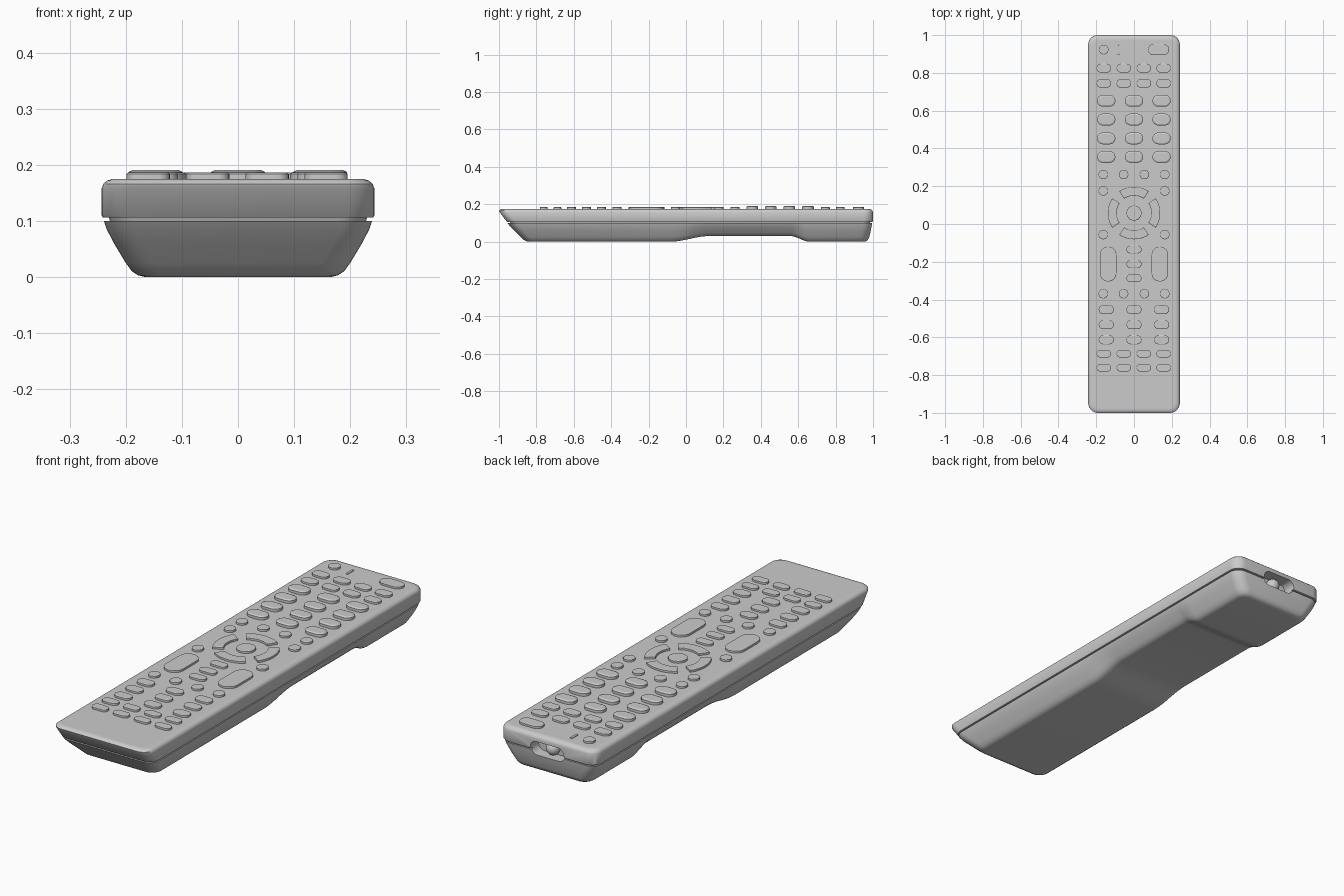
import bpy, bmesh, math
from math import pi, cos, sin

if "Cube" in bpy.data.objects:
    bpy.data.objects.remove(bpy.data.objects["Cube"])


def outline(cx, cy, hx, hy, r, z, n=6):
    """Rounded rectangle ring at height z."""
    r = min(r, hx, hy)
    pts = []
    for k, (sx, sy) in enumerate([(1, 1), (-1, 1), (-1, -1), (1, -1)]):
        for i in range(n + 1):
            a = k * pi / 2 + i / n * pi / 2
            # tiny straight piece keeps ring points distinct on full rounds
            pts.append((cx + sx * max(hx - r, 1e-4) + r * cos(a),
                        cy + sy * max(hy - r, 1e-4) + r * sin(a), z))
    return pts


def loft(name, rings, stations=(), warp=None, angle=35):
    """Skin a stack of rings into a closed solid, optionally sliced and warped."""
    bm = bmesh.new()
    rows = [[bm.verts.new(p) for p in ring] for ring in rings]
    n = len(rows[0])
    for a, b in zip(rows, rows[1:]):
        for i in range(n):
            j = (i + 1) % n
            bm.faces.new((a[i], a[j], b[j], b[i]))
    bm.faces.new(rows[0][::-1])
    bm.faces.new(rows[-1])
    for y in stations:
        bmesh.ops.bisect_plane(bm, geom=bm.verts[:] + bm.edges[:] + bm.faces[:],
                               plane_co=(0, y, 0), plane_no=(0, 1, 0))
    if warp:
        for v in bm.verts:
            v.co.z = warp(v.co.y, v.co.z)
    bmesh.ops.recalc_face_normals(bm, faces=bm.faces[:])
    me = bpy.data.meshes.new(name)
    bm.to_mesh(me)
    bm.free()
    ob = bpy.data.objects.new(name, me)
    bpy.context.collection.objects.link(ob)
    smooth(ob, angle)
    return ob


def smooth(ob, angle=35):
    bpy.ops.object.select_all(action='DESELECT')
    ob.select_set(True)
    bpy.context.view_layer.objects.active = ob
    bpy.ops.object.shade_smooth_by_angle(angle=math.radians(angle))


def shell(name, levels, **kw):
    """levels: (z, half width, front y, back y, corner radius)"""
    return loft(name, [outline(0, (y0 + y1) / 2, hx, (y1 - y0) / 2, r, z)
                       for z, hx, y0, y1, r in levels], **kw)


# Upper shell with raked front end
top = shell("upper_shell", [
    (0.106, 0.241, -0.957, 0.998, 0.05), (0.110, 0.243, -0.960, 1.0, 0.05),
    (0.158, 0.243, -0.997, 1.0, 0.05), (0.166, 0.240, -1.0, 0.997, 0.048),
    (0.172, 0.233, -0.994, 0.990, 0.044), (0.175, 0.223, -0.983, 0.980, 0.036),
    (0.175, 0.213, -0.973, 0.970, 0.03)])


# Lower shell with a finger recess scooped out of its underside
def step(a, b, y):
    t = min(max((y - a) / (b - a), 0), 1)
    return t * t * (3 - 2 * t)


def scoop(y, z):
    lift = 0.03 * step(-0.08, 0.12, y) * (1 - step(0.56, 0.66, y))
    return lift + z * (0.1 - lift) / 0.1


cuts = [-0.08 + 0.025 * i for i in range(9)] + [0.56 + 0.0125 * i for i in range(9)]
bottom = shell("lower_shell", [
    (0.0, 0.155, -0.835, 0.945, 0.03), (0.0, 0.166, -0.845, 0.955, 0.035),
    (0.003, 0.178, -0.856, 0.965, 0.04), (0.010, 0.189, -0.868, 0.973, 0.045),
    (0.025, 0.200, -0.884, 0.980, 0.05), (0.060, 0.221, -0.919, 0.988, 0.05),
    (0.085, 0.234, -0.943, 0.993, 0.05), (0.100, 0.239, -0.955, 0.995, 0.05)],
    stations=cuts, warp=scoop)

# Recessed seam between the shells
seam = shell("seam_strip", [(0.09, 0.225, -0.935, 0.985, 0.05),
                            (0.115, 0.233, -0.945, 0.985, 0.05)])

# Emitter window cut into the back end
cutter = loft("window_cutter", [[(x, y, z) for x, z, y in outline(0, 0.113, 0.085, 0.032, 0.032, d)]
                                for d in (0.94, 1.05)])
cutter.hide_render = True
for ob in (top, bottom, seam):
    m = ob.modifiers.new("window", 'BOOLEAN')
    m.operation, m.solver, m.object = 'DIFFERENCE', 'EXACT', cutter
    bpy.context.view_layer.objects.active = ob
    bpy.ops.object.modifier_apply(modifier=m.name)
    smooth(ob)
bpy.data.objects.remove(cutter)

# Emitter bulb
bpy.ops.mesh.primitive_uv_sphere_add(segments=24, ring_count=12, radius=0.03,
                                     location=(0, 0.955, 0.113))
bulb = bpy.context.object
bulb.name = "emitter_bulb"
smooth(bulb)


# Keys
def key(name, x, y, w, h, ztop=0.186, bevel=0.003, drop=0.002):
    hx, hy = w / 2, h / 2
    loft(name, [outline(x, y, hx - i, hy - i, 1, z) for i, z in
                [(0, 0.170), (0, ztop - drop), (bevel, ztop)]], angle=20)


FOUR = (-0.16, -0.054, 0.052, 0.157)
DOTS = (-0.163, -0.055, 0.055, 0.163)
THREE = (-0.147, 0, 0.146)

key("corner_key", -0.16, 0.923, 0.05, 0.05)
key("wide_key", 0.13, 0.923, 0.112, 0.058)
key("indicator_light", -0.082, 0.922, 0.012, 0.05, 0.178, 0.001, 0.001)

# rows: name, x positions, y positions, width, height
for name, xs, ys, w, h in [
        ("source_key", FOUR, (0.825, 0.745), 0.077, 0.047),
        ("round_key", DOTS, (0.262, -0.369), 0.05, 0.05),
        ("side_round_key", (-0.163, 0.163), (0.175, -0.056), 0.05, 0.05),
        ("rocker_key", (-0.137, 0.137), (-0.212,), 0.088, 0.185),
        ("middle_key", (0,), (-0.135, -0.212, -0.287), 0.08, 0.041),
        ("function_key", THREE, (-0.453, -0.533, -0.613), 0.08, 0.048),
        ("bottom_key", FOUR, (-0.687, -0.761), 0.077, 0.040)]:
    for y in ys:
        for x in xs:
            key(name, x, y, w, h)

# Taller number keys with softened tops
for y in (0.652, 0.553, 0.453, 0.355):
    for x in THREE:
        key("number_key", x, y, 0.097, 0.062, 0.191, 0.008, 0.004)

# Navigation pad: centre key and four arc keys
PAD_Y = 0.058
key("select_key", 0, PAD_Y, 0.08, 0.08)


def arc(mid, inset, z, n=12):
    pts = []
    for r, s in ((0.139 - inset, 1), (0.092 + inset, -1)):
        half = math.radians(34) - inset / r
        for i in range(n + 1):
            a = mid + s * half * (2 * i / n - 1)
            pts.append((r * cos(a), PAD_Y + r * sin(a), z))
    return pts


for k in range(4):
    loft("arrow_key", [arc(k * pi / 2, i, z) for i, z in
                       [(0, 0.170), (0, 0.184), (0.003, 0.186)]], angle=20)
